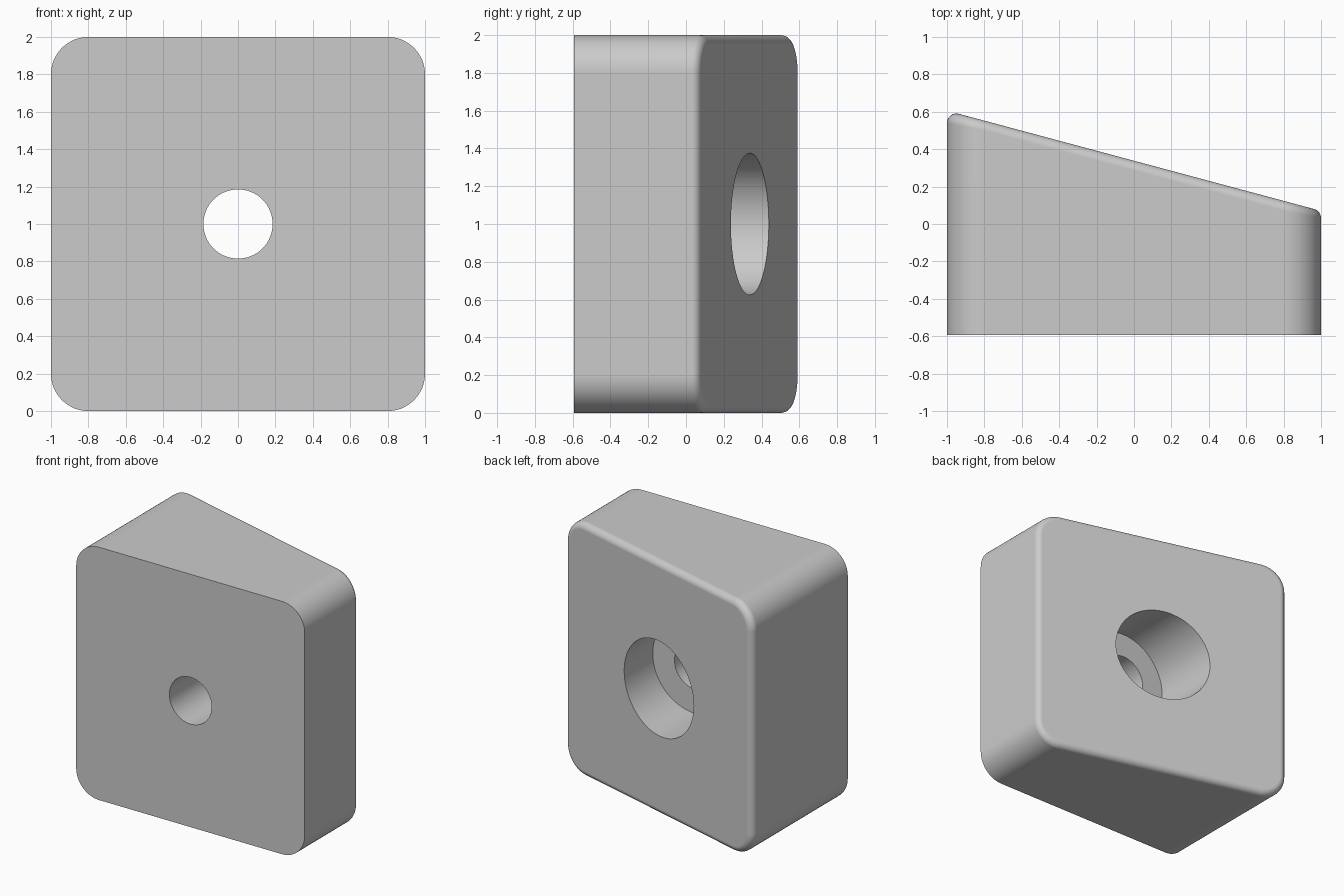
import bpy, bmesh
from math import cos, sin, tan, pi, radians
from mathutils import Vector

cube = bpy.data.objects.get("Cube")
if cube:
    bpy.data.objects.remove(cube, do_unlink=True)

FRONT = -0.594            # flat front face
MID = 0.338               # back face position at the centre line
TILT = radians(15)        # slant of the back face
CORNER, FILLET = 0.2, 0.05
STEPS, ARC = 8, 16

grey = bpy.data.materials.new("plain grey")
grey.use_nodes = True
colour = (0.6, 0.6, 0.6, 1)
grey.diffuse_color = colour
grey.node_tree.nodes["Principled BSDF"].inputs["Base Color"].default_value = colour


def outline():
    """Yield rounded-square points inset by the fillet, with outward normals."""
    centre = 1 - CORNER
    for i, (sx, sz) in enumerate([(1, 1), (-1, 1), (-1, -1), (1, -1)]):
        for k in range(ARC + 1):
            a = (i + k / ARC) * pi / 2
            n = Vector((cos(a), 0, sin(a)))
            yield Vector((sx * centre, 0, 1 + sz * centre)) + n * (CORNER - FILLET), n


# Wedge block: side walls, rolled back edge, flat caps
back_normal = Vector((sin(TILT), cos(TILT), 0))
bm = bmesh.new()
rings = [[] for _ in range(STEPS + 2)]
for p, n in outline():
    wall = p + n * FILLET
    rings[0].append(bm.verts.new((wall.x, FRONT, wall.z)))
    ball = Vector((p.x, MID - p.x * tan(TILT) - FILLET / cos(TILT), p.z))
    for s in range(STEPS + 1):
        rings[s + 1].append(bm.verts.new(ball + n.slerp(back_normal, s / STEPS) * FILLET))
count = len(rings[0])
for low, high in zip(rings, rings[1:]):
    for i in range(count):
        j = (i + 1) % count
        bm.faces.new((low[i], low[j], high[j], high[i]))
bm.faces.new(rings[0])
bm.faces.new(rings[-1])
bmesh.ops.recalc_face_normals(bm, faces=bm.faces)
mesh = bpy.data.meshes.new("wedge_block")
bm.to_mesh(mesh)
bm.free()
mesh.materials.append(grey)
block = bpy.data.objects.new("wedge_block", mesh)
bpy.context.collection.objects.link(block)


def drill(name, radius, y0, y1):
    """Cut a round hole along y through the block."""
    bpy.ops.mesh.primitive_cylinder_add(vertices=64, radius=radius, depth=y1 - y0,
                                        location=(0, (y0 + y1) / 2, 1),
                                        rotation=(pi / 2, 0, 0))
    cutter = bpy.context.object
    cutter.name = name
    cutter.hide_render = True
    cutter.data.materials.append(grey)
    cut = block.modifiers.new(name, 'BOOLEAN')
    cut.operation, cut.solver, cut.object = 'DIFFERENCE', 'EXACT', cutter
    bpy.context.view_layer.objects.active = block
    bpy.ops.object.modifier_apply(modifier=name)
    bpy.data.objects.remove(cutter, do_unlink=True)


# Through hole, then the wide recess from the back
drill("through_hole", 0.185, -1, 1)
drill("recess", 0.375, -0.12, 1)

# Smooth curves, crisp rims, flat caps
bpy.ops.object.select_all(action='DESELECT')
block.select_set(True)
bpy.context.view_layer.objects.active = block
bpy.ops.object.shade_smooth_by_angle(angle=radians(30))
weighted = block.modifiers.new("flat_caps", 'WEIGHTED_NORMAL')
weighted.keep_sharp = True
